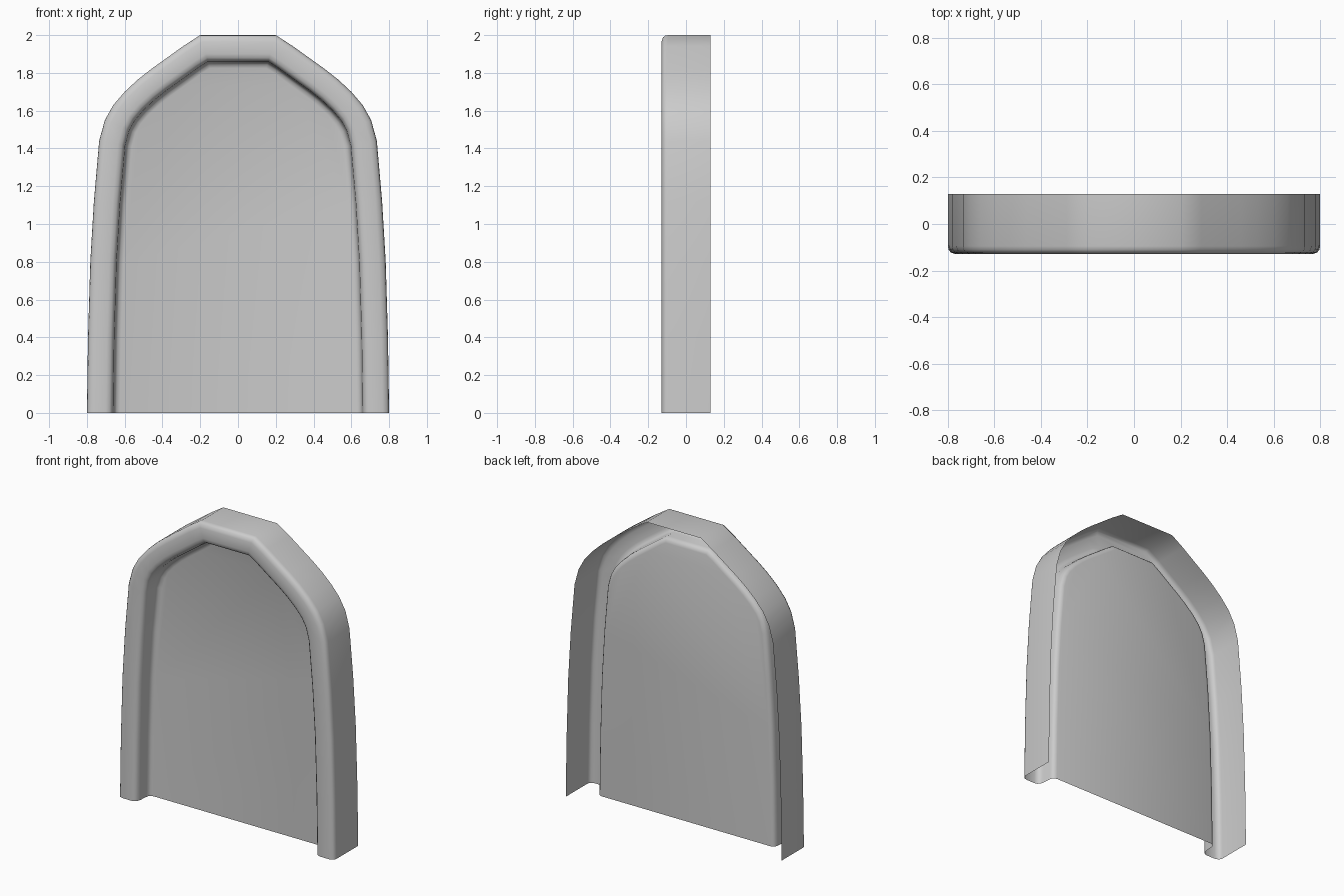
import bpy
import bmesh
from mathutils import Vector

cube = bpy.data.objects.get("Cube")
if cube:
    bpy.data.objects.remove(cube, do_unlink=True)

# Single plain grey material
grey = bpy.data.materials.new("light_grey")
grey.use_nodes = True
colour = (0.6, 0.6, 0.6, 1)
grey.diffuse_color = colour
grey.node_tree.nodes["Principled BSDF"].inputs["Base Color"].default_value = colour

# Half of the arch outline (x, z), from the foot to the flat crown
half = [(0.8, 0), (0.794, 0.4), (0.782, 0.8), (0.763, 1.12), (0.735, 1.44),
        (0.705, 1.55), (0.66, 1.63), (0.6, 1.7), (0.53, 1.765),
        (0.46, 1.82), (0.38, 1.877), (0.29, 1.942), (0.2, 2)]
outline = [Vector(p) for p in half] + [Vector((-x, z)) for x, z in reversed(half)]

# Cross-section of the shell (inward offset, y): skirt, rounded rim, recess
section = [(0, 0.13), (0, -0.095), (0.003, -0.11), (0.012, -0.122), (0.035, -0.13),
           (0.1, -0.13), (0.12, -0.125), (0.133, -0.112), (0.139, -0.09),
           (0.143, -0.035), (0.147, -0.018), (0.157, -0.006), (0.175, 0)]


def inset(points, distance):
    """Move an open outline inward with mitred corners, keeping the feet level."""
    normals = []
    for a, b in zip(points, points[1:]):
        d = (b - a).normalized()
        normals.append(Vector((-d.y, d.x)))
    moved = []
    for i, p in enumerate(points):
        if i in (0, len(points) - 1):
            side = 1 if p.x < 0 else -1
            moved.append(p + Vector((side * distance, 0)))
        else:
            m = (normals[i - 1] + normals[i]).normalized()
            moved.append(p + m * (distance / m.dot(normals[i])))
    return moved


# Sweep the section around the arch, then close the recessed panel
bm = bmesh.new()
rows = [[bm.verts.new((p.x, y, p.y)) for p in inset(outline, d)] for d, y in section]
for r, s in zip(rows, rows[1:]):
    for i in range(len(r) - 1):
        bm.faces.new((r[i], r[i + 1], s[i + 1], s[i]))
bm.faces.new(rows[-1])
bmesh.ops.recalc_face_normals(bm, faces=bm.faces)
bm.faces.ensure_lookup_table()
if bm.faces[-1].normal.y > 0:
    bmesh.ops.reverse_faces(bm, faces=bm.faces)

mesh = bpy.data.meshes.new("arched_panel")
bm.to_mesh(mesh)
bm.free()
mesh.materials.append(grey)
panel = bpy.data.objects.new("arched_panel", mesh)
bpy.context.collection.objects.link(panel)

# Smooth the rounded rim
bpy.ops.object.select_all(action='DESELECT')
panel.select_set(True)
bpy.context.view_layer.objects.active = panel
bpy.ops.object.shade_smooth_by_angle(angle=0.7)
